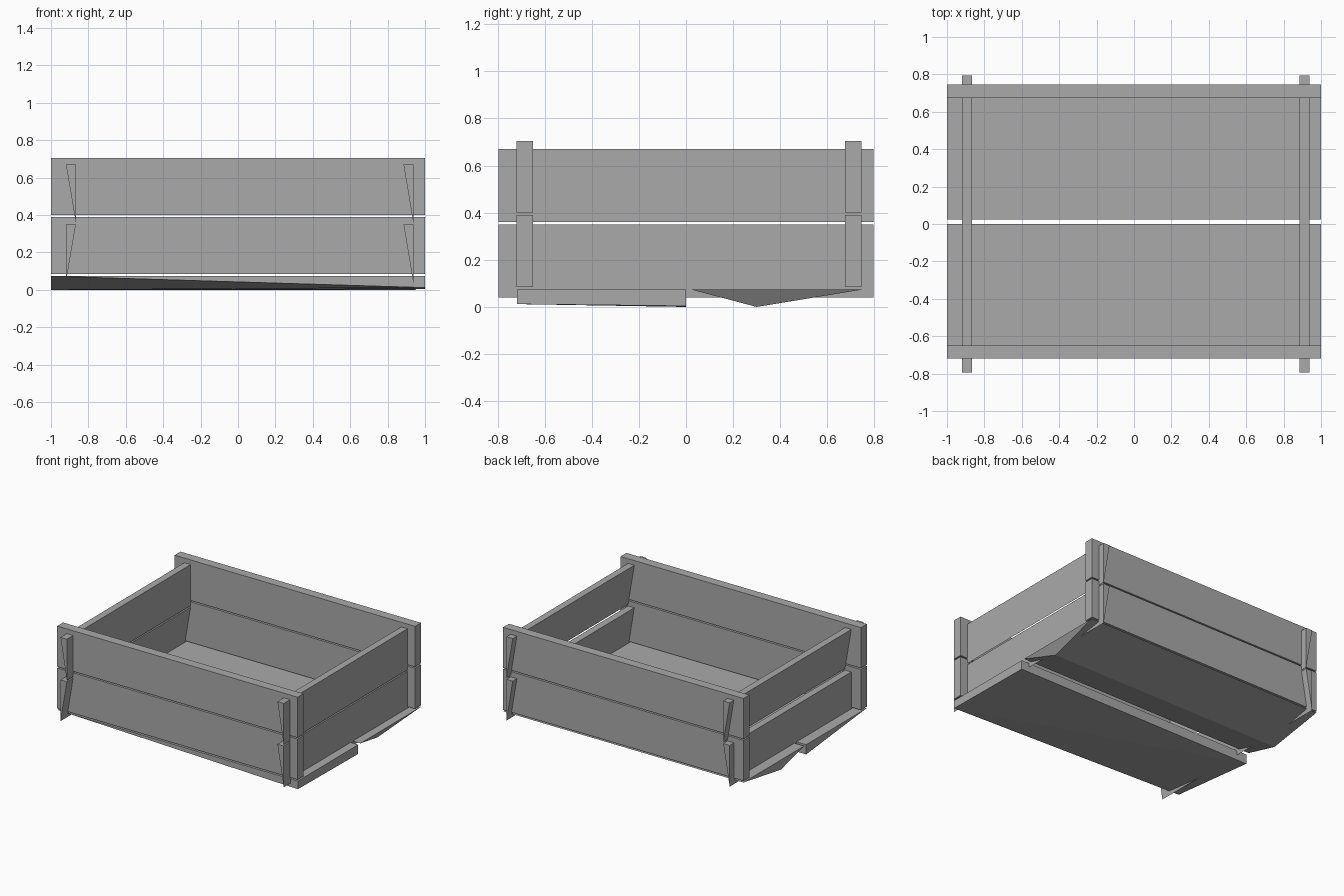
import bpy
import bmesh

cube = bpy.data.objects.get("Cube")
if cube:
    bpy.data.objects.remove(cube)

grey = bpy.data.materials.new("weathered_grey")
grey.use_nodes = True
colour = (0.4, 0.4, 0.4, 1)
grey.diffuse_color = colour
grey.node_tree.nodes["Principled BSDF"].inputs["Base Color"].default_value = colour


def solid(name, points):
    """Closed flat-faced board wrapped around its corner points."""
    bm = bmesh.new()
    for p in points:
        bm.verts.new(p)
    bmesh.ops.convex_hull(bm, input=bm.verts[:])
    bmesh.ops.dissolve_limit(bm, angle_limit=0.002, verts=bm.verts[:], edges=bm.edges[:])
    bmesh.ops.recalc_face_normals(bm, faces=bm.faces[:])
    mesh = bpy.data.meshes.new(name)
    bm.to_mesh(mesh)
    bm.free()
    mesh.materials.append(grey)
    obj = bpy.data.objects.new(name, mesh)
    bpy.context.collection.objects.link(obj)
    return obj


def board(name, x, y, z):
    return solid(name, [(a, b, c) for a in x for b in y for c in z])


# Long front and back boards, two high
for level, z in (("lower", (0.085, 0.39)), ("upper", (0.40, 0.705))):
    board("front_board_" + level, (-1, 1), (-0.72, -0.65), z)
    board("back_board_" + level, (-1, 1), (0.675, 0.745), z)


# Side boards are wedges, sharpened to one lower edge
def side_wedge(name, x, tip, z):
    profile = [(x[0], z[1]), (x[1], z[1]), (tip, z[0])]
    solid(name, [(a, b, c) for a, c in profile for b in (-0.795, 0.795)])


left, right = (0.885, 0.937), (-0.92, -0.867)
low, high = (0.04, 0.35), (0.36, 0.67)
side_wedge("left_board_lower", left, left[1], low)
side_wedge("left_board_upper", left, left[1], high)
side_wedge("right_board_lower", right, right[0], low)
side_wedge("right_board_upper", right, right[1], high)

# Front floor plank, split away under one corner
top = 0.073
solid("front_floor_plank",
      [(x, y, top) for x in (-1, 1) for y in (-0.717, 0)]
      + [(1, -0.717, 0.012), (1, 0, 0.004), (-1, 0, 0)])

# Back floor plank, with a keel-shaped underside
solid("back_floor_plank",
      [(x, y, top) for x in (-1, 1) for y in (0.025, 0.745)]
      + [(-1, 0.3, 0), (0.95, 0.3, 0)])
